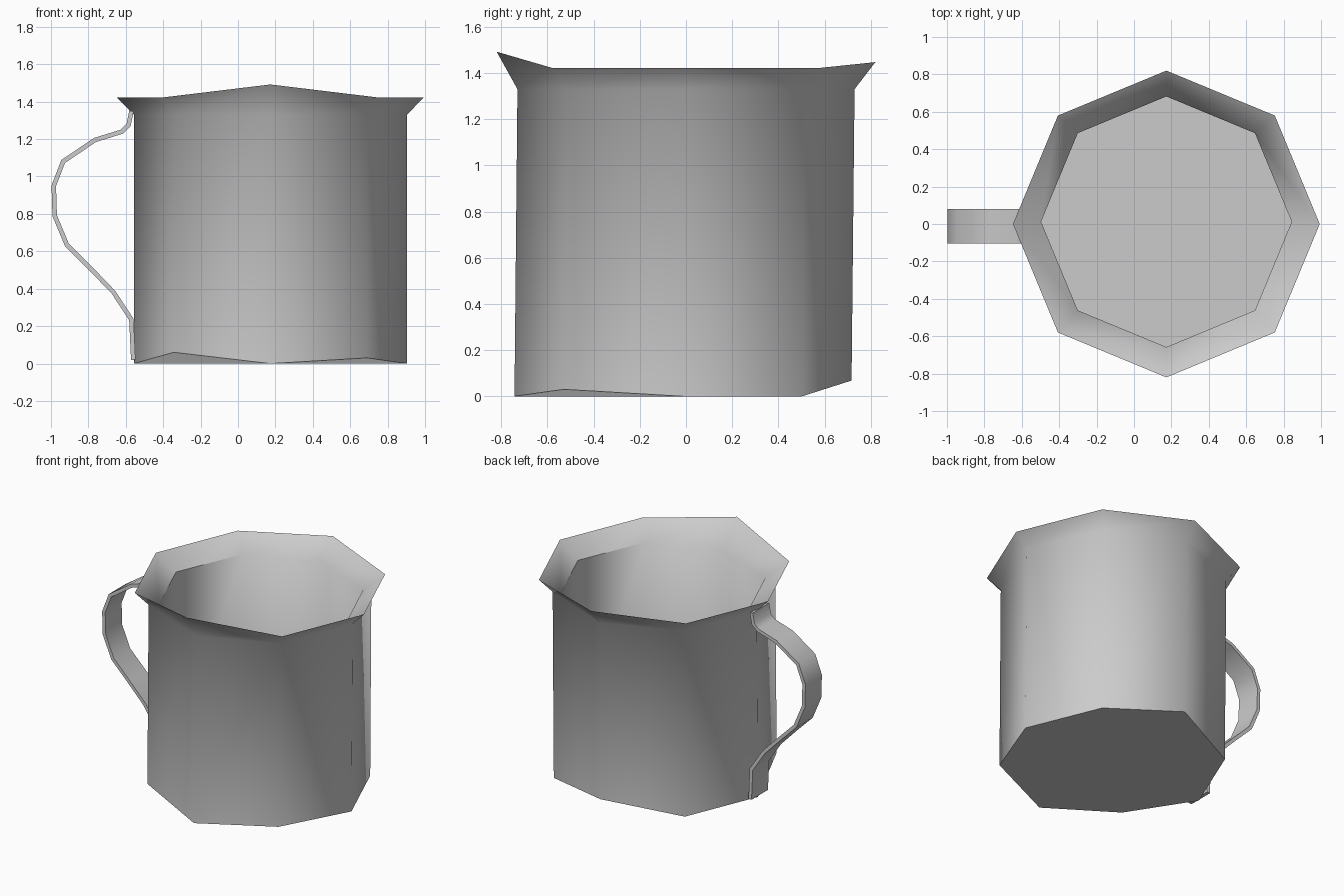
import bpy, bmesh, math
from mathutils import Vector

cube = bpy.data.objects.get("Cube")
if cube:
    bpy.data.objects.remove(cube, do_unlink=True)

SIDES = 8
AXIS_X = 0.173

grey = bpy.data.materials.new("light_grey")
grey.use_nodes = True
grey.diffuse_color = (0.6, 0.6, 0.6, 1)
grey.node_tree.nodes["Principled BSDF"].inputs["Base Color"].default_value = (0.6, 0.6, 0.6, 1)


def make_object(name, bm):
    mesh = bpy.data.meshes.new(name)
    bm.to_mesh(mesh)
    bm.free()
    mesh.materials.append(grey)
    obj = bpy.data.objects.new(name, mesh)
    bpy.context.collection.objects.link(obj)
    return obj


def smooth(obj, degrees):
    bpy.ops.object.select_all(action="DESELECT")
    obj.select_set(True)
    bpy.context.view_layer.objects.active = obj
    bpy.ops.object.shade_smooth_by_angle(angle=math.radians(degrees))


def ring(bm, radius, z, centre_y=0, lifts={}):
    """Octagon ring; lifts raises single corners, keyed by corner number."""
    verts = []
    for i in range(SIDES):
        a = math.tau * i / SIDES
        verts.append(bm.verts.new((AXIS_X + radius * math.cos(a),
                                   centre_y + radius * math.sin(a),
                                   z + lifts.get(i, 0))))
    return verts


# Cup: outer wall, flared uneven lip, inner wall and floor
bm = bmesh.new()
rings = [
    ring(bm, 0.73, 0, -0.013, {2: 0.068, 5: 0.06, 7: 0.03}),
    ring(bm, 0.73, 1.33),
    ring(bm, 0.82, 1.422, 0, {2: 0.025, 6: 0.07}),
    ring(bm, 0.67, 1.32, 0.012),
    ring(bm, 0.67, 0.08, 0.012),
]
for low, high in zip(rings, rings[1:]):
    for i in range(SIDES):
        j = (i + 1) % SIDES
        bm.faces.new((low[i], low[j], high[j], high[i]))
bm.faces.new(rings[0][::-1])
bm.faces.new(rings[-1])
cup = make_object("cup_body", bm)
smooth(cup, 50)

# Handle: a flat strap swept along a side profile
PATH = [(-0.57, 1.35), (-0.585, 1.275), (-0.62, 1.24), (-0.765, 1.195),
        (-0.935, 1.08), (-0.985, 0.95), (-0.98, 0.79), (-0.915, 0.635),
        (-0.785, 0.505), (-0.665, 0.38), (-0.57, 0.235), (-0.56, 0.02)]
bm = bmesh.new()
rows = [[bm.verts.new((x, y, z)) for y in (-0.105, 0.08)] for x, z in PATH]
for a, b in zip(rows, rows[1:]):
    bm.faces.new((a[0], b[0], b[1], a[1]))
handle = make_object("handle", bm)
strap = handle.modifiers.new("thickness", "SOLIDIFY")
strap.thickness = 0.024
strap.offset = 0
strap.use_even_offset = True
bpy.ops.object.select_all(action="DESELECT")
handle.select_set(True)
bpy.context.view_layer.objects.active = handle
bpy.ops.object.modifier_apply(modifier=strap.name)
bm = bmesh.new()
bm.from_mesh(handle.data)
bmesh.ops.recalc_face_normals(bm, faces=bm.faces)
bm.to_mesh(handle.data)
bm.free()
smooth(handle, 50)
